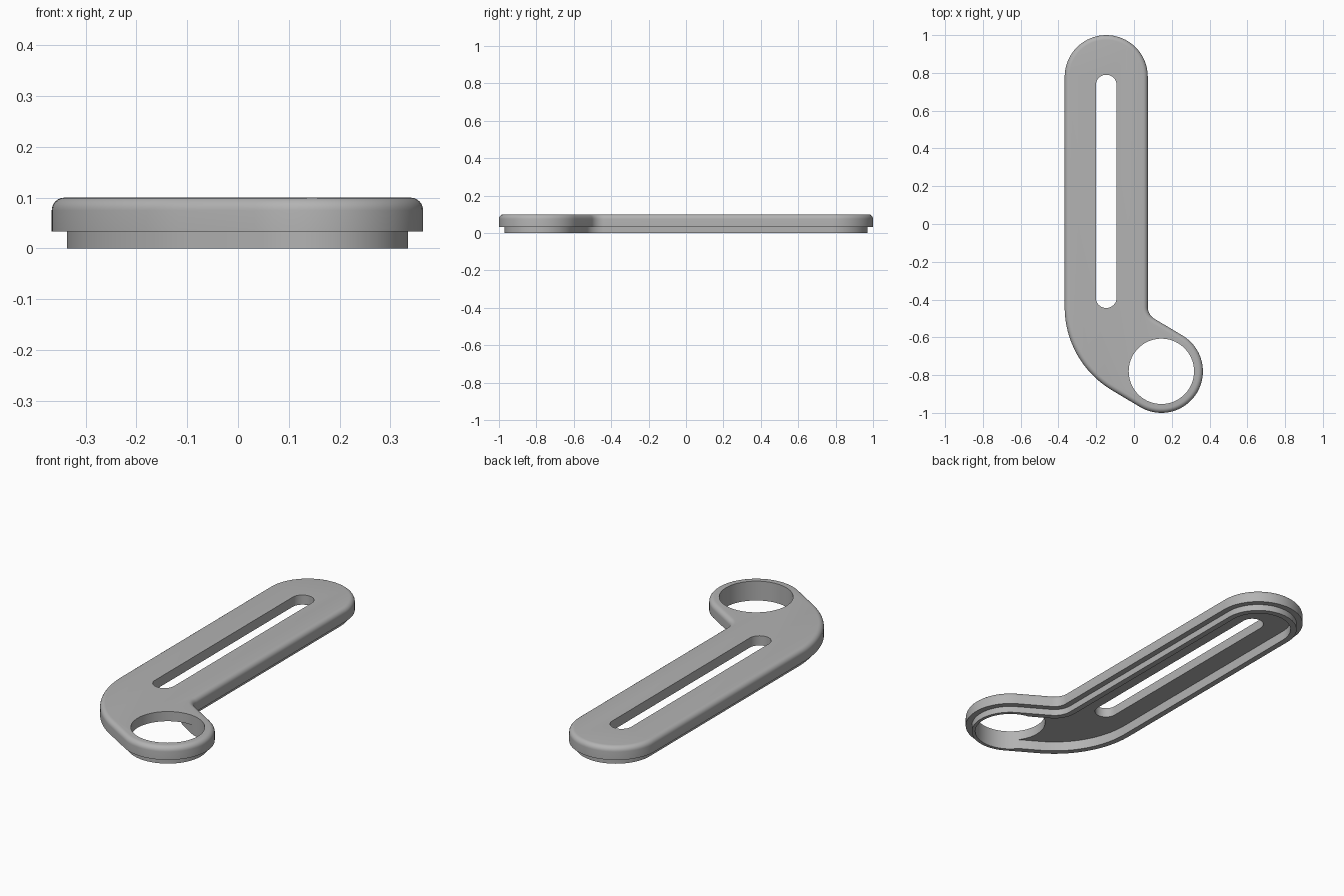
import bpy
import bmesh
import math

if "Cube" in bpy.data.objects:
    bpy.data.objects.remove(bpy.data.objects["Cube"], do_unlink=True)

# Main dimensions
ARM_X, ARM_TOP = -0.147, 0.78
BEND_X, BEND_Y, BEND_R = 0.145, -0.44, 0.292
RING_X, RING_Y, HOLE_R = 0.145, -0.78, 0.173
HEIGHT, LIP_Z, POCKET_Z = 0.1, 0.033, 0.05
HALF, SKIRT_HALF, POCKET_HALF = 0.22, 0.19, 0.16
ROUND = 0.025
# Direction at which the bend runs tangentially into the ring
BEND_END = math.pi + math.asin(BEND_R / (BEND_Y - RING_Y))


def arc(cx, cy, r, start, end, steps):
    return [(cx + r * math.cos(start + (end - start) * i / steps),
             cy + r * math.sin(start + (end - start) * i / steps))
            for i in range(steps + 1)]


def bent_outline(half):
    """Outline of the hooked arm at a constant distance from its centre line."""
    pts = arc(ARM_X, ARM_TOP, half, 0, math.pi, 32)
    pts += arc(BEND_X, BEND_Y, BEND_R + half, math.pi, BEND_END, 24)
    pts += arc(RING_X, RING_Y, half, BEND_END, BEND_END + math.pi, 32)
    pts += arc(BEND_X, BEND_Y, BEND_R - half, BEND_END, math.pi, 16)
    return pts


def loft(name, layers):
    """Closed solid through a stack of (outline, z) layers."""
    bm = bmesh.new()
    rings = [[bm.verts.new((x, y, z)) for x, y in pts] for pts, z in layers]
    n = len(rings[0])
    for low, high in zip(rings, rings[1:]):
        for i in range(n):
            j = (i + 1) % n
            bm.faces.new((low[i], low[j], high[j], high[i]))
    bm.faces.new(rings[0][::-1])
    bm.faces.new(rings[-1])
    bmesh.ops.recalc_face_normals(bm, faces=bm.faces)
    mesh = bpy.data.meshes.new(name)
    bm.to_mesh(mesh)
    bm.free()
    obj = bpy.data.objects.new(name, mesh)
    bpy.context.collection.objects.link(obj)
    return obj


# Plate: inset skirt, overhanging lip and rounded top edge
layers = [(bent_outline(SKIRT_HALF), 0), (bent_outline(SKIRT_HALF), LIP_Z),
          (bent_outline(HALF), LIP_Z)]
for i in range(7):
    a = math.pi / 2 * i / 6
    layers.append((bent_outline(HALF - ROUND * (1 - math.cos(a))),
                   HEIGHT - ROUND * (1 - math.sin(a))))
plate = loft("slotted_bracket", layers)

# Cutters: underside pocket, ring hole and long slot
pocket = bent_outline(POCKET_HALF)
hole = arc(RING_X, RING_Y, HOLE_R, 0, math.tau, 72)[:-1]
slot = (arc(ARM_X, 0.735, 0.055, 0, math.pi, 20)
        + arc(ARM_X, -0.39, 0.055, math.pi, math.tau, 20))
cutters = [loft("pocket_cutter", [(pocket, -0.1), (pocket, POCKET_Z)]),
           loft("hole_cutter", [(hole, -0.2), (hole, 0.2)]),
           loft("slot_cutter", [(slot, -0.2), (slot, 0.2)])]
bpy.ops.object.select_all(action="DESELECT")
plate.select_set(True)
bpy.context.view_layer.objects.active = plate
for cutter in cutters:
    cutter.hide_render = True
    mod = plate.modifiers.new(cutter.name, "BOOLEAN")
    mod.operation = "DIFFERENCE"
    mod.solver = "EXACT"
    mod.object = cutter
    bpy.ops.object.modifier_apply(modifier=mod.name)
    bpy.data.objects.remove(cutter, do_unlink=True)

# Plain grey finish
grey = bpy.data.materials.new("plain_grey")
grey.use_nodes = True
colour = (0.45, 0.45, 0.45, 1)
grey.diffuse_color = colour
grey.node_tree.nodes["Principled BSDF"].inputs["Base Color"].default_value = colour
plate.data.materials.clear()
plate.data.materials.append(grey)
bpy.ops.object.shade_smooth_by_angle(angle=math.radians(30))
